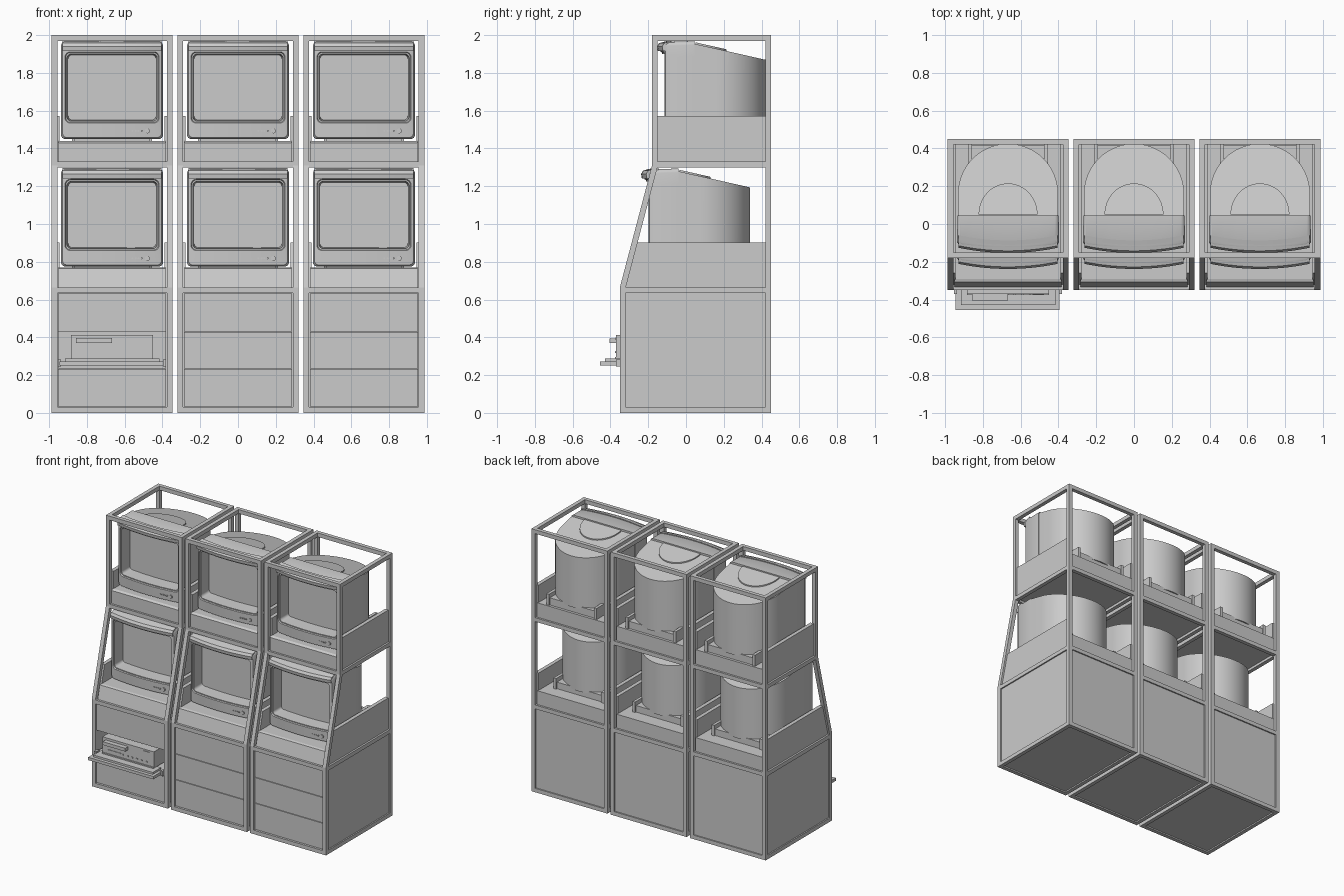
import bpy, bmesh
from math import sin, cos, pi, radians

if "Cube" in bpy.data.objects:
    bpy.data.objects.remove(bpy.data.objects["Cube"])

def finish(bm, name, loc=(0, 0, 0), smooth=False):
    bmesh.ops.recalc_face_normals(bm, faces=bm.faces)
    me = bpy.data.meshes.new(name)
    bm.to_mesh(me)
    bm.free()
    ob = bpy.data.objects.new(name, me)
    bpy.context.collection.objects.link(ob)
    ob.location = loc
    if smooth:
        bpy.ops.object.select_all(action='DESELECT')
        ob.select_set(True)
        bpy.context.view_layer.objects.active = ob
        bpy.ops.object.shade_smooth_by_angle(angle=radians(35))
    return ob

def loft(bm, rings, caps=True):
    vs = [[bm.verts.new(p) for p in r] for r in rings]
    n = len(vs[0])
    for a, b in zip(vs, vs[1:]):
        for i in range(n):
            bm.faces.new((a[i], a[(i + 1) % n], b[(i + 1) % n], b[i]))
    if caps:
        bm.faces.new(vs[0][::-1])
        bm.faces.new(vs[-1])

def add_box(bm, x0, x1, y0, y1, z0, z1):
    loft(bm, [[(x0, y0, z), (x1, y0, z), (x1, y1, z), (x0, y1, z)] for z in (z0, z1)])

def add_prism(bm, prof, x0, x1):
    # y-z profile extruded along x
    loft(bm, [[(x, y, z) for y, z in prof] for x in (x0, x1)])

def boxes(name, loc, *bs):
    bm = bmesh.new()
    for b in bs:
        add_box(bm, *b)
    return finish(bm, name, loc)

def add_cyl_y(bm, x, z, r, y0, y1, n=16):
    loft(bm, [[(x + r * cos(2 * pi * i / n), y, z + r * sin(2 * pi * i / n))
               for i in range(n)] for y in (y0, y1)])

W, T = 0.32, 0.03      # half width and bar thickness of one rack

def rack(cx, tray):
    L = (cx, 0, 0)
    # tubular frame: bent front posts, rear posts, rails
    bm = bmesh.new()
    front = [(-.35, 0), (-.35, .665), (-.18, 1.31), (-.18, 2), (-.15, 2),
             (-.15, 1.305), (-.32, .66), (-.32, 0)]
    for s in (-1, 1):
        a, b = sorted((s * W, s * (W - T)))
        add_prism(bm, front, a, b)
        add_box(bm, a, b, .42, .45, 0, 2)
        for y0, z0 in ((-.32, 0), (-.32, .635), (-.15, 1.3), (-.15, 1.97)):
            add_box(bm, a, b, y0, .42, z0, z0 + T)
    i = W - T
    for y0, z0 in ((-.35, 0), (-.35, .635), (-.18, 1.3), (-.18, 1.97),
                   (.42, 0), (.42, .635), (.42, 1.3), (.42, 1.97)):
        add_box(bm, -i, i, y0, y0 + T, z0, z0 + T)
    finish(bm, "rack_frame", L)

    # base cabinet panels
    boxes("base_panels", L,
          (-.31, -.295, -.32, .42, .03, .635), (.295, .31, -.32, .42, .03, .635),
          (-i, i, .425, .44, .03, .635), (-i, i, -.32, .42, .01, .025),
          (-i, i, -.32, .42, .64, .655))
    boxes("front_panel_lower", L, (-.287, .287, -.34, -.325, .034, .232))
    boxes("front_panel_upper", L, (-.287, .287, -.34, -.325, .432, .631))
    if not tray:
        boxes("front_panel_middle", L, (-.287, .287, -.34, -.325, .236, .428))

    # shelf tubs under the monitors
    bm = bmesh.new()
    for s in (-1, 1):
        a, b = sorted((s * .277, s * .306))
        add_prism(bm, [(-.15, 1.32), (-.15, 1.572), (.425, 1.572), (.425, 1.32)], a, b)
        add_prism(bm, [(-.322, .655), (-.259, .902), (.425, .902), (.425, .655)], a, b)
    add_prism(bm, [(-.165, 1.315), (-.165, 1.43), (-.15, 1.44), (.435, 1.44), (.435, 1.315)], -.283, .283)
    add_prism(bm, [(-.335, .655), (-.307, .765), (-.29, .77), (.435, .77), (.435, .655)], -.283, .283)
    finish(bm, "shelf_tub", L)

def rounded(w, z0, z1, r, y, bulge, n=6, m=8):
    # rounded rectangle ring in x-z, bowed forward in y
    pts = []
    cs = [(w - r, z1 - r, 0), (-w + r, z1 - r, 1), (-w + r, z0 + r, 2), (w - r, z0 + r, 3)]
    for x, z, q in cs:
        arc = [(x + r * cos((q + k / n) * pi / 2), z + r * sin((q + k / n) * pi / 2))
               for k in range(n + 1)]
        pts += arc
        nx, nz = cs[(q + 1) % 4][:2]
        ex, ez = [(0, r), (-r, 0), (0, -r), (r, 0)][q]
        for k in range(1, m):
            t = k / m
            pts.append((x + (nx - x) * t + ex, z + (nz - z) * t + ez))
    return [(x, y - bulge * (1 - (x / .27) ** 2), z) for x, z in pts]

def monitor(cx, dy, dz):
    # local z = 0 is the underside of the bezel
    L = (cx, dy, dz)
    bm = bmesh.new()
    loft(bm, [rounded(.268, .0, .518, .02, .045, 0),
              rounded(.270, .0, .516, .022, -.095, .02),
              rounded(.262, .008, .508, .024, -.108, .025),
              rounded(.249, .084, .462, .028, -.110, .026),
              rounded(.245, .088, .458, .026, -.102, .026),
              rounded(.238, .095, .451, .022, -.102, .026),
              rounded(.232, .101, .445, .02, -.01, .02)])
    finish(bm, "monitor_bezel", L, True)

    # U shaped tube housing with sloping top
    out = [(.265, .04)] + [(.265 * cos(pi * k / 32), .16 + .265 * sin(pi * k / 32))
                           for k in range(33)] + [(-.265, .04)]
    top = lambda y: .505 - .225 * (y - .04)
    bm = bmesh.new()
    loft(bm, [[(x, y, .03) for x, y in out], [(x, y, top(y)) for x, y in out]])
    finish(bm, "tube_housing", L, True)

    # raised half disc on top
    disc = [(.156 * cos(pi * k / 24), .05 + .165 * sin(pi * k / 24)) for k in range(25)]
    bm = bmesh.new()
    loft(bm, [[(x, y, top(y) + d) for x, y in disc] for d in (-.01, .009)])
    finish(bm, "top_half_disc", L, True)

    # bowed brow over the screen
    prof = [(-.122, .466), (-.126, .49), (-.115, .508), (-.06, .522), (-.06, .47)]
    bm = bmesh.new()
    loft(bm, [[((k / 8 - 1) * .262, y - .027 * (1 - (k / 8 - 1) ** 2), z) for y, z in prof]
              for k in range(17)])
    finish(bm, "screen_brow", L, True)

    # foot bracket
    boxes("foot_bracket", L, (-.2, .2, .3, .415, -.01, .045),
          (-.212, -.19, .28, .425, -.01, .075), (.19, .212, .28, .425, -.01, .075),
          (-.2, .2, -.07, .1, -.01, .03))

    # knob and buttons
    bm = bmesh.new()
    add_cyl_y(bm, .187, .043, .013, -.13, -.1)
    for x in (.108, .125, .14, .158):
        add_cyl_y(bm, x, .043, .005, -.134, -.11, 8)
    finish(bm, "monitor_controls", L, True)

for k in (-1, 0, 1):
    rack(k * .667, k == -1)
    monitor(k * .667, 0, 1.45)
    monitor(k * .667, -.085, .775)

# fold-out tray and tape deck in the left rack
L = (-.667, 0, 0)
boxes("tray", L, (-.277, .272, -.455, -.32, .25, .272),
      (-.287, .287, -.34, .1, .236, .27),
      (-.25, .25, -.43, -.33, .272, .287),
      (-.287, -.27, -.37, -.33, .245, .283), (.27, .287, -.37, -.33, .245, .283))
boxes("deck_body", L, (-.217, .217, -.37, .05, .287, .412))
boxes("deck_face_details", L,
      (-.19, .0, -.405, -.36, .37, .395),
      (-.217, .217, -.376, -.36, .287, .296),
      (-.175, -.06, -.374, -.36, .322, .328),
      (.13, .19, -.374, -.36, .385, .4),
      *[(-.05 + .04 * k, -.038 + .04 * k, -.375, -.36, .318, .326) for k in range(6)])
boxes("deck_bay_back", L, (-.287, .287, .08, .095, .25, .45),
      (-.287, .287, -.32, .095, .432, .44))
